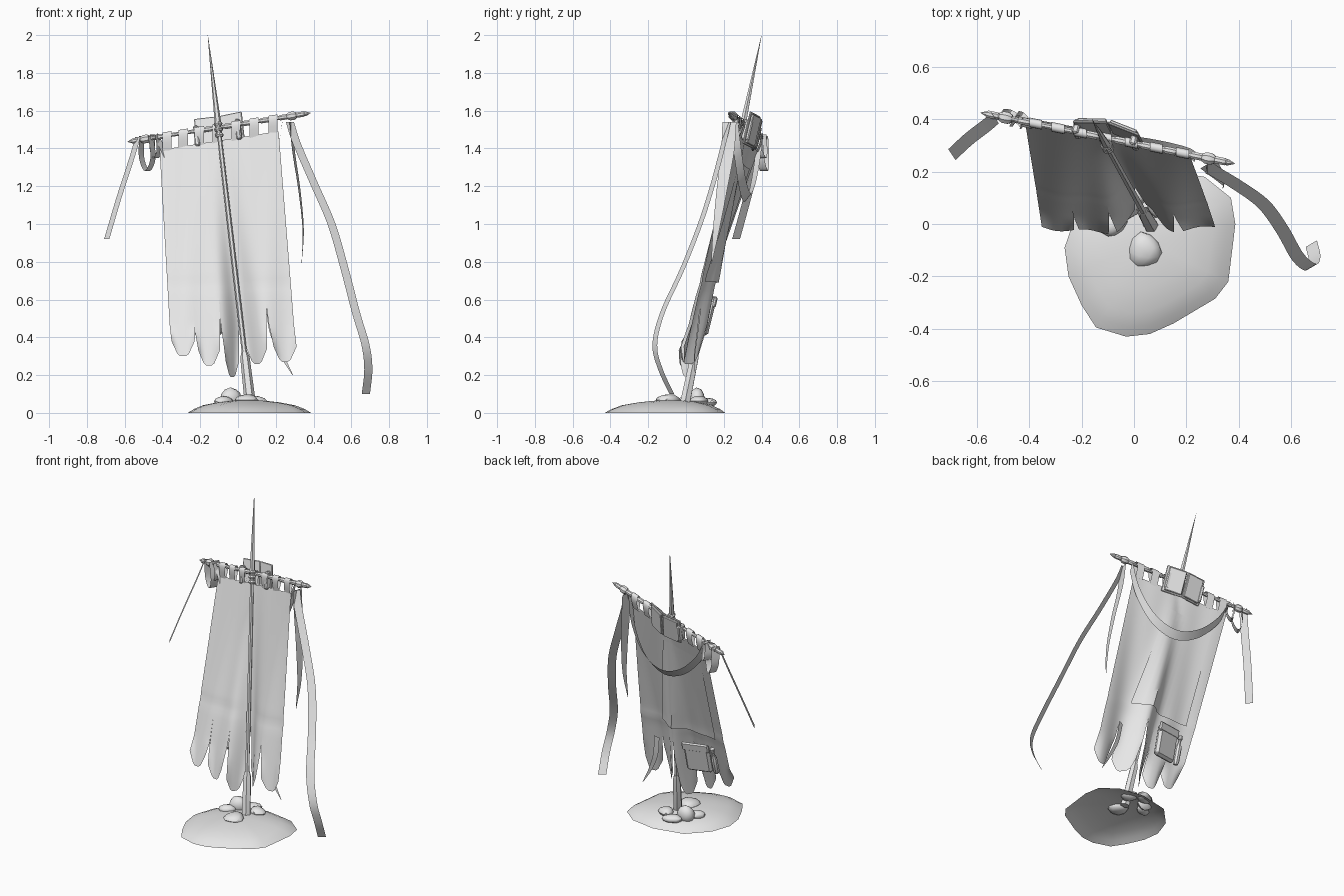
import bpy, bmesh, math
from mathutils import Vector, Matrix

if "Cube" in bpy.data.objects:
    bpy.data.objects.remove(bpy.data.objects["Cube"])

grey = bpy.data.materials.new("plain_grey")
grey.use_nodes = True
grey.diffuse_color = (0.8, 0.8, 0.8, 1)
grey.node_tree.nodes["Principled BSDF"].inputs["Base Color"].default_value = (0.8, 0.8, 0.8, 1)
parts = []


def finish(bm, name):
    bmesh.ops.recalc_face_normals(bm, faces=bm.faces)
    mesh = bpy.data.meshes.new(name)
    bm.to_mesh(mesh)
    bm.free()
    mesh.materials.append(grey)
    obj = bpy.data.objects.new(name, mesh)
    bpy.context.collection.objects.link(obj)
    parts.append(obj)
    return obj


def rod(name, start, end, stations, sides):
    """Round bar along a line; stations are (fraction, radius)."""
    a, b = Vector(start), Vector(end)
    turn = (b - a).to_track_quat('Z', 'Y')
    bm = bmesh.new()
    rings = []
    for t, r in stations:
        rings.append([bm.verts.new(a.lerp(b, t) + turn @ Vector(
            (r * math.cos(math.tau * (i + .5) / sides), r * math.sin(math.tau * (i + .5) / sides), 0)))
            for i in range(sides)])
    for p, q in zip(rings, rings[1:]):
        for i in range(sides):
            j = (i + 1) % sides
            bm.faces.new((p[i], p[j], q[j], q[i]))
    bm.faces.new(rings[0])
    bm.faces.new(rings[-1])
    return finish(bm, name)


def smooth_path(points, steps):
    """Catmull-Rom interpolation through the points."""
    p = [Vector(q) for q in points]
    p = [2 * p[0] - p[1]] + p + [2 * p[-1] - p[-2]]
    out = []
    for a, b, c, d in zip(p, p[1:], p[2:], p[3:]):
        for k in range(steps):
            t = k / steps
            out.append(.5 * (2 * b + (c - a) * t + (2 * a - 5 * b + 4 * c - d) * t ** 2
                             + (3 * b - a - 3 * c + d) * t ** 3))
    return out + [p[-2]]


def ribbon(name, points, width, across, end_width=None, steps=6):
    """Flat strip of cloth swept along a smooth path."""
    side = Vector(across).normalized()
    path = smooth_path(points, steps)
    tail = width if end_width is None else end_width
    bm = bmesh.new()
    last = None
    for i, c in enumerate(path):
        t = i / (len(path) - 1)
        half = side * (width + (tail - width) * t ** 2) / 2
        pair = (bm.verts.new(c - half), bm.verts.new(c + half))
        if last:
            bm.faces.new((last[0], last[1], pair[1], pair[0]))
        last = pair
    return finish(bm, name)


def block(name, centre, size, turn, bevel=.003):
    bm = bmesh.new()
    bmesh.ops.create_cube(bm, size=1)
    bmesh.ops.scale(bm, vec=size, verts=bm.verts)
    bmesh.ops.bevel(bm, geom=bm.edges[:], offset=bevel, segments=1, affect='EDGES')
    bmesh.ops.transform(bm, matrix=Matrix.Translation(centre) @ turn, verts=bm.verts)
    return finish(bm, name)


# Leaning pole and sloping crossbar as lines
BAR_A, BAR_B = Vector((-.585, .425, 1.435)), Vector((.385, .23, 1.588))
BAR_DIR = (BAR_B - BAR_A).normalized()
FOOT, TIP = Vector((.066, -.008, .04)), Vector((-.16, .4, 2.0))


def pole_at(z):
    return FOOT.lerp(TIP, (z - FOOT.z) / (TIP.z - FOOT.z))


def bar_at(x):
    return BAR_A.lerp(BAR_B, (x - BAR_A.x) / (BAR_B.x - BAR_A.x))


# Ground mound, a shell open underneath
outline = [(-.265, -.09), (-.25, -.2), (-.2, -.31), (-.145, -.395), (-.03, -.43), (.06, -.42), (.15, -.38),
           (.31, -.285), (.36, -.22), (.387, 0), (.37, .1), (.27, .18), (.1, .208), (-.1, .165), (-.22, .04)]
hub = Vector((.05, -.07, 0))
bm = bmesh.new()
rings = [[bm.verts.new(hub + (Vector((x, y, 0)) - hub) * s + Vector((0, 0, z))) for x, y in outline]
         for s, z in ((1, 0), (.9, .02), (.75, .04), (.5, .056), (.22, .066))]
n = len(outline)
for p, q in zip(rings, rings[1:]):
    for i in range(n):
        bm.faces.new((p[i], p[(i + 1) % n], q[(i + 1) % n], q[i]))
bm.faces.new(rings[-1])
finish(bm, "ground_mound")

# Stones around the pole foot
for i, (x, y, z, sx, sy, sz, ang) in enumerate((
        (.04, -.1, .068, .062, .066, .03, .2), (-.04, .055, .075, .06, .045, .055, .5),
        (-.075, 0, .06, .06, .04, .026, .9), (.1, .07, .062, .055, .045, .028, -.4),
        (.02, .12, .055, .06, .04, .026, .3))):
    bm = bmesh.new()
    bmesh.ops.create_icosphere(bm, subdivisions=2, radius=1)
    for v in bm.verts:
        v.co *= 1 + .1 * math.sin(3 * v.co.x + 2 * v.co.y + i)
    bmesh.ops.transform(bm, verts=bm.verts, matrix=Matrix.Translation((x, y, z))
                        @ Matrix.Rotation(ang, 4, 'Z') @ Matrix.Diagonal((sx, sy, sz, 1)))
    finish(bm, f"stone_{i + 1}")

# Pole with thick socket, slim shaft and long spike
rod("pole_socket", FOOT, pole_at(.32), ((0, .03), (.9, .025), (1, .017)), 6)
rod("pole_shaft", pole_at(.25), pole_at(1.56), ((0, .014), (1, .012)), 6)
rod("pole_spike", pole_at(1.5), TIP, ((0, .012), (.06, .018), (.2, .015), (.6, .008), (1, .0006)), 6)
for z in (1.47, 1.5, 1.53):
    rod("pole_collar", pole_at(z - .01), pole_at(z + .01), ((0, .018), (.5, .024), (1, .018)), 8)

# Crossbar with pointed ends and collars
rod("crossbar", BAR_A, BAR_B, ((0, .001), (.03, .014), (.035, .011), (.965, .011), (.97, .014), (1, .001)), 8)
for x in (-.54, -.42, -.16, -.05, .05, .14, .24, .33):
    c = bar_at(x)
    rod("bar_collar", c - BAR_DIR * .022, c + BAR_DIR * .022, ((0, .012), (.1, .015), (.9, .015), (1, .012)), 8)


# Banner cloth wraps behind the pole and splits into tongues
def cloth_point(u, v, drop):
    x = (-.415 + .63 * u) * (1 - v) + (-.352 + .662 * u) * v
    top = bar_at(-.415 + .63 * u) - Vector((0, .008, .07))
    z = top.z + (drop - top.z) * v
    y = top.y * (1 - v) - .012 * v - .024 * v * math.sin(math.pi * u)
    y += .006 * math.sin(u * 19 + v * 3) * (.4 + v)
    y += .004 * math.exp(-((z - .68) / .03) ** 2)
    pole = pole_at(z)
    y += max(0, pole.y + .03 - y) * math.exp(-((x - pole.x) / .068) ** 2)
    return Vector((x, y, z))


def cloth_grid(bm, rows, cols, place):
    grid = [[bm.verts.new(place(c / cols, r / rows)) for c in range(cols + 1)] for r in range(rows + 1)]
    for p, q in zip(grid, grid[1:]):
        for c in range(cols):
            bm.faces.new((p[c], p[c + 1], q[c + 1], q[c]))


bm = bmesh.new()
for u0, u1, low, slit_l, slit_r in ((0, .2, .30, 2, .88), (.2, .41, .25, .88, .8), (.41, .57, .19, .8, .74),
                                    (.57, .79, .26, .74, .78), (.79, 1, .27, .78, 2)):
    def tongue(s, v):
        a = u0 + max(0, v - slit_l) * .12
        b = u1 - max(0, v - slit_r) * .12
        p = cloth_point(a + (b - a) * s, v, .30)
        # chamfered tips
        trim = .08 * max(0, abs(2 * s - 1) - .4) / .6 * max(0, (v - .85) / .15)
        p.z += (low - .30) * max(0, (v - .7) / .3) ** 2 + trim
        return p
    cloth_grid(bm, 40, 8, tongue)
bmesh.ops.remove_doubles(bm, verts=bm.verts, dist=.0005)
finish(bm, "banner_cloth")
ribbon("torn_strip", ((.165, .075, .55), (.185, .06, .42), (.235, .045, .3), (.29, .045, .2)), .035, (1, .3, .3), .003)

# Second layer of cloth behind the banner, ending in a hem
bm = bmesh.new()
cloth_grid(bm, 20, 14, lambda s, v: cloth_point(.1 + (.5 + .14 * v) * s, .1 + .56 * v, .3)
           + Vector((0, .004 + .012 * v, 0)))
finish(bm, "back_panel")

# Hanging tabs folded over the crossbar
for x in (-.375, -.29, -.205, -.11, -.01, .085, .185):
    c = bar_at(x)
    ribbon("hanging_tab", [c + Vector(o) for o in ((0, -.008, -.085), (0, -.018, -.02), (0, -.012, .016),
                                                   (0, .012, .016), (0, .018, -.02), (0, -.004, -.085))],
           .05, BAR_DIR, steps=3)

# Open book strapped behind the crossbar
tilt = Matrix.Rotation(-.2, 4, 'Z') @ Matrix.Rotation(-.155, 4, 'Y') @ Matrix.Rotation(-.2, 4, 'X')
book = Vector((-.095, .358, 1.488))
for s in (-1, 1):
    fold = tilt @ Matrix.Rotation(s * -.18, 4, 'Z')
    block("book_cover", book + tilt @ Vector((s * .066, 0, 0)), (.13, .01, .175), fold)
    block("book_pages", book + tilt @ Vector((s * .062, .01, 0)), (.11, .014, .155), fold)
    strap = bar_at(-.105 + s * .11)
    block("book_strap", strap + Vector((0, .012, -.03)), (.026, .055, .11), tilt, .006)

# Pouch and vial on the back of the banner
lean = Matrix.Rotation(-.24, 4, 'X') @ Matrix.Rotation(.2, 4, 'Z')
block("back_pouch", (-.165, .105, .51), (.17, .04, .2), lean, .015)
block("pouch_flap", (-.165, .138, .59), (.18, .018, .06), lean, .008)
rod("vial", (-.275, .065, .42), (-.275, .115, .6),
    ((0, .014), (.1, .02), (.6, .02), (.75, .01), (.85, .01), (.87, .014), (1, .014)), 8)

# Ribbons tied to both ends of the crossbar
ribbon("long_ribbon", ((.275, .225, 1.54), (.31, .2, 1.43), (.4, .145, 1.22), (.495, .075, 1.0), (.565, -.02, .76),
                       (.625, -.125, .53), (.675, -.165, .36), (.69, -.135, .23), (.677, -.075, .1)),
       .05, (.85, .5, 0))
ribbon("short_ribbon", ((.28, .23, 1.54), (.295, .22, 1.38), (.325, .19, 1.18), (.345, .16, .97), (.337, .135, .79)),
       .075, (.2, 1, 0), .003)
ribbon("left_ribbon", ((-.53, .405, 1.46), (-.565, .375, 1.34), (-.63, .325, 1.14), (-.695, .265, .92)),
       .05, (.55, -.83, 0))
ribbon("back_sash", ((.235, .255, 1.54), (.2, .275, 1.37), (.1, .3, 1.21), (-.05, .325, 1.14), (-.21, .35, 1.19),
                     (-.35, .375, 1.32), (-.43, .39, 1.46)), .06, (.12, .6, .8))
for x, depth, spread in ((-.48, .17, .03), (-.435, .11, .018)):
    c = bar_at(x)
    ribbon("bow_loop", [c + Vector(o) for o in ((-spread, .01, .015), (-spread, .015, -depth * .6), (0, .01, -depth),
                                                (spread, -.01, -depth * .6), (spread * .6, -.01, .015))],
           .05, (.55, .83, 0))
for x in (-.49, .285):
    c = bar_at(x)
    rod("ribbon_knot", c - BAR_DIR * .025, c + BAR_DIR * .025, ((0, .016), (.3, .024), (.7, .024), (1, .016)), 8)

# Smooth shading with sharp corners kept
bpy.ops.object.select_all(action='DESELECT')
for obj in parts:
    obj.select_set(True)
bpy.context.view_layer.objects.active = parts[0]
bpy.ops.object.shade_smooth_by_angle(angle=math.radians(35))
